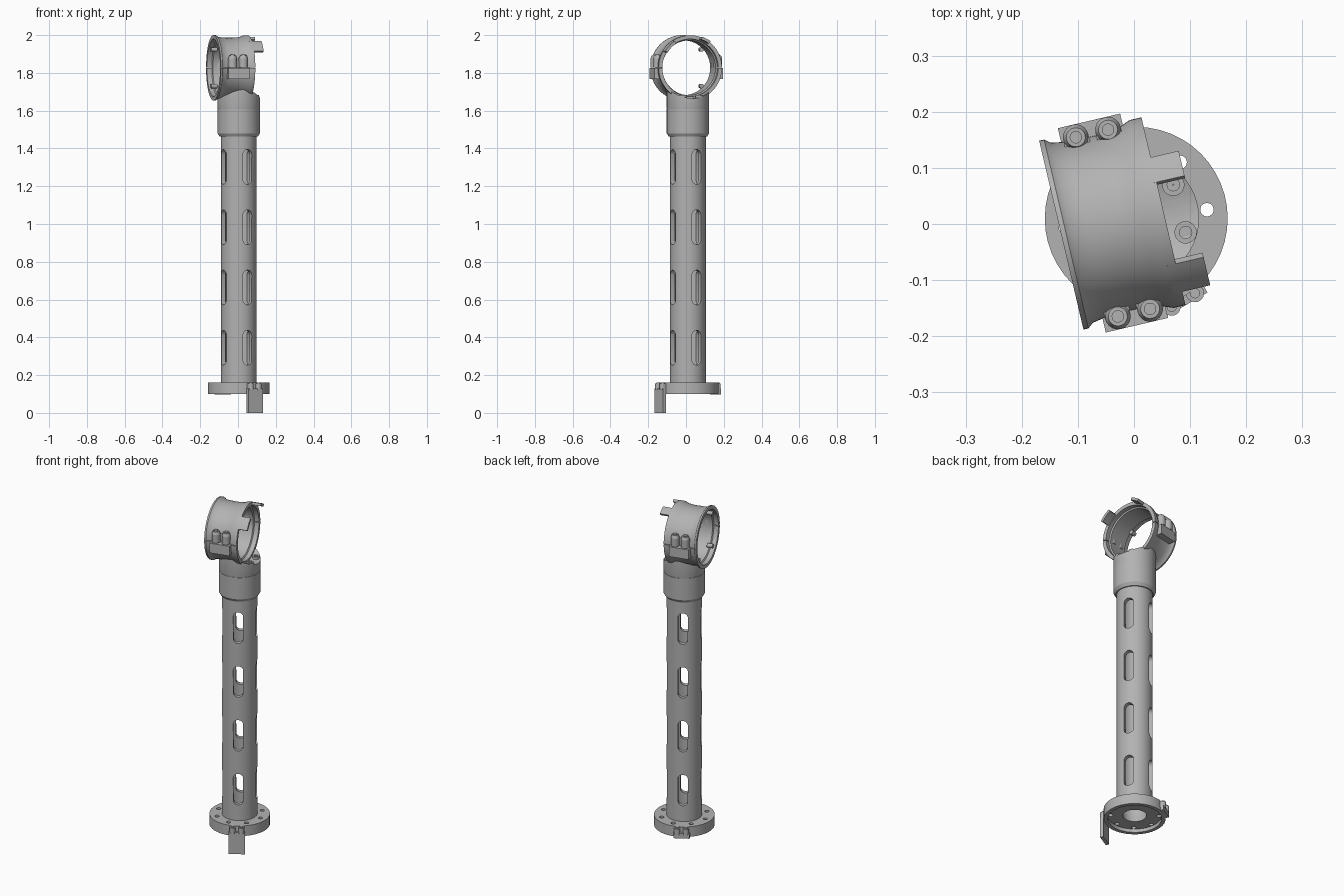
import bpy, bmesh
from math import radians, pi
from mathutils import Matrix, Vector

if "Cube" in bpy.data.objects:
    bpy.data.objects.remove(bpy.data.objects["Cube"], do_unlink=True)

grey = bpy.data.materials.new("plain grey")
grey.use_nodes = True
grey.diffuse_color = (0.45, 0.45, 0.45, 1)
grey.node_tree.nodes["Principled BSDF"].inputs["Base Color"].default_value = (0.45, 0.45, 0.45, 1)


def rot(deg, axis="Z"):
    return Matrix.Rotation(radians(deg), 4, axis)


def move(x, y, z):
    return Matrix.Translation((x, y, z))


POST = move(0.004, 0.01, 0)                       # upright column frame
RING = move(-0.002, 0.01, 1.827) @ rot(13.2)      # clamp frame, x along its bore
BORE = RING @ rot(90, "Y")


def finish(name, bm, matrix):
    bmesh.ops.recalc_face_normals(bm, faces=bm.faces)
    bm.transform(matrix)
    mesh = bpy.data.meshes.new(name)
    bm.to_mesh(mesh)
    bm.free()
    mesh.materials.append(grey)
    obj = bpy.data.objects.new(name, mesh)
    bpy.context.collection.objects.link(obj)
    return obj


def lathe(name, profile, matrix, start=0, end=360, steps=48):
    """Turn a closed (radius, height) outline around z."""
    bm = bmesh.new()
    turn = rot(start)
    verts = [bm.verts.new(turn @ Vector((r, 0, z))) for r, z in profile]
    edges = [bm.edges.new((verts[i - 1], verts[i])) for i in range(len(verts))]
    bmesh.ops.spin(bm, geom=verts + edges, cent=(0, 0, 0), axis=(0, 0, 1),
                   angle=radians(end - start), steps=steps)
    bmesh.ops.remove_doubles(bm, verts=bm.verts, dist=1e-5)
    bmesh.ops.holes_fill(bm, edges=[e for e in bm.edges if e.is_boundary], sides=0)
    return finish(name, bm, matrix)


def add_box(bm, lo, hi, matrix=Matrix()):
    size = [b - a for a, b in zip(lo, hi)]
    mid = [(a + b) / 2 for a, b in zip(lo, hi)]
    bmesh.ops.create_cube(bm, size=1, matrix=matrix @ move(*mid) @ Matrix.Diagonal((*size, 1)))


def add_rod(bm, r1, r2, z0, z1, matrix=Matrix(), segments=20):
    bmesh.ops.create_cone(bm, cap_ends=True, segments=segments, radius1=r1, radius2=r2,
                          depth=z1 - z0, matrix=matrix @ move(0, 0, (z0 + z1) / 2))


def cut(obj, cutter):
    cutter.hide_render = True
    mod = obj.modifiers.new("cut", "BOOLEAN")
    mod.operation, mod.solver, mod.object = "DIFFERENCE", "EXACT", cutter
    bpy.context.view_layer.objects.active = obj
    bpy.ops.object.modifier_apply(modifier=mod.name)
    bpy.data.objects.remove(cutter, do_unlink=True)


parts = []

# Tube with four rows of rounded slots on four sides
tube = lathe("tube", [(0.095, 0.15), (0.095, 1.48), (0.07, 1.48), (0.07, 0.15)], POST)
for row in range(4):
    for angle in (-60, 30):
        bm = bmesh.new()
        bmesh.ops.create_cone(bm, cap_ends=True, segments=24, radius1=0.027,
                              radius2=0.027, depth=0.4)
        for v in bm.verts:
            v.co.x += 0.065 if v.co.x > 0 else -0.065
        slot = finish("slot_cutter", bm, POST @ move(0, 0, 0.345 + 0.319 * row)
                      @ rot(angle) @ rot(90, "Y"))
        cut(tube, slot)
parts.append(tube)

# Base flange with recessed underside and a circle of bolt holes
flange = lathe("base_flange", [(0.163, 0.10), (0.163, 0.16), (0.07, 0.16),
                               (0.062, 0.12), (0.142, 0.12), (0.142, 0.10)], POST)
for i in range(8):
    bm = bmesh.new()
    add_rod(bm, 0.012, 0.012, 0.05, 0.2)
    cut(flange, finish("hole_cutter", bm, POST @ rot(7 + 45 * i) @ move(0.127, 0, 0)))
parts.append(flange)

# Clips on the flange rim: a long one in front, a short one behind
for name, angle, bottom in (("front_clip", -60, 0.0), ("back_clip", 120, 0.098)):
    bm = bmesh.new()
    add_box(bm, (0.16, -0.044, bottom), (0.178, 0.044, 0.128))
    for side in (-1, 1):
        at = move(0.168, side * 0.024, 0)
        add_box(bm, (-0.012, -0.016, 0.12), (0.004, 0.016, 0.155), at)
        add_rod(bm, 0.016, 0.016, 0.12, 0.155, at)
        add_rod(bm, 0.009, 0.009, 0.15, 0.162, at)
    parts.append(finish(name, bm, POST @ rot(angle)))

# Collar and the neck that is saddled to the ring
parts.append(lathe("collar", [(0.07, 1.462), (0.101, 1.462), (0.112, 1.48), (0.112, 1.608),
                              (0.109, 1.61), (0.07, 1.61)], POST))
bm = bmesh.new()
add_rod(bm, 0.109, 0.112, 1.6, 1.613, segments=48)
add_rod(bm, 0.112, 0.112, 1.613, 1.75, segments=48)
bmesh.ops.remove_doubles(bm, verts=bm.verts, dist=1e-5)
inner = [f for f in bm.faces if len(f.verts) > 4 and abs(f.calc_center_median().z - 1.613) < 1e-4]
bmesh.ops.delete(bm, geom=inner, context="FACES_ONLY")
neck = finish("neck", bm, POST)
bm = bmesh.new()
add_rod(bm, 0.162, 0.162, -0.3, 0.3, segments=64)
cut(neck, finish("saddle_cutter", bm, BORE))
parts.append(neck)

# Screws set in the saddle beyond the ring
for i, (x, y) in enumerate(((0.092, -0.015), (0.07, 0.07))):
    parts.append(lathe(f"saddle_screw_{i + 1}", [(0.02, 1.64), (0.02, 1.682), (0.011, 1.682),
                       (0.011, 1.674), (0.001, 1.674), (0.001, 1.64)], move(x, y, 0), steps=20))

# Clamp ring with a waisted outside and a stepped bore
ring = lathe("clamp_ring", [(0.173, -0.131), (0.173, -0.122), (0.165, -0.112), (0.16, -0.085),
                            (0.159, -0.03), (0.163, 0.012), (0.172, 0.034), (0.172, 0.056),
                            (0.152, 0.056), (0.152, 0.03), (0.145, 0.025), (0.145, -0.10),
                            (0.152, -0.105), (0.152, -0.131)], BORE, steps=64)
parts.append(ring)

# Paired clamp ears with screws on both sides of the ring
for name, side in (("front_ear", -1), ("back_ear", 1)):
    bm = bmesh.new()
    flip = rot(180) if side < 0 else Matrix()
    flip = move(-0.0365, 0, 0) @ flip
    add_box(bm, (-0.057, 0.15, -0.06), (0.057, 0.187, -0.002), flip)
    for u in (-0.0295, 0.0295):
        at = flip @ move(u, 0.164, 0)
        add_box(bm, (-0.023, -0.016, 0.002), (0.023, 0, 0.052), at)
        add_rod(bm, 0.023, 0.023, 0.002, 0.05, at)
        add_rod(bm, 0.023, 0.017, 0.05, 0.066, at)
        add_rod(bm, 0.011, 0.011, 0.06, 0.07, at)
    parts.append(finish(name, bm, RING))
    bm = bmesh.new()
    add_box(bm, (-0.2, 0.151, -0.002), (0.2, 0.25, 0.002), flip)
    cut(ring, finish("seam_cutter", bm, RING))

# Tabs reaching forward from the ring end
for name, start, end in (("front_tab", 214, 239), ("back_tab", 145, 162)):
    parts.append(lathe(name, [(0.172, 0.04), (0.172, 0.107), (0.157, 0.107), (0.157, 0.04)],
                       BORE, start, end, steps=8))

# Small pins inside the open end of the ring
bm = bmesh.new()
for angle in (45, 135, 225, 315):
    add_rod(bm, 0.012, 0.012, -0.122, -0.09, rot(angle) @ move(0.137, 0, 0))
parts.append(finish("bore_pins", bm, BORE))

# Smooth round surfaces, keep hard edges
bpy.ops.object.select_all(action="DESELECT")
for obj in parts:
    obj.select_set(True)
bpy.context.view_layer.objects.active = parts[0]
bpy.ops.object.shade_smooth_by_angle(angle=pi / 6)
